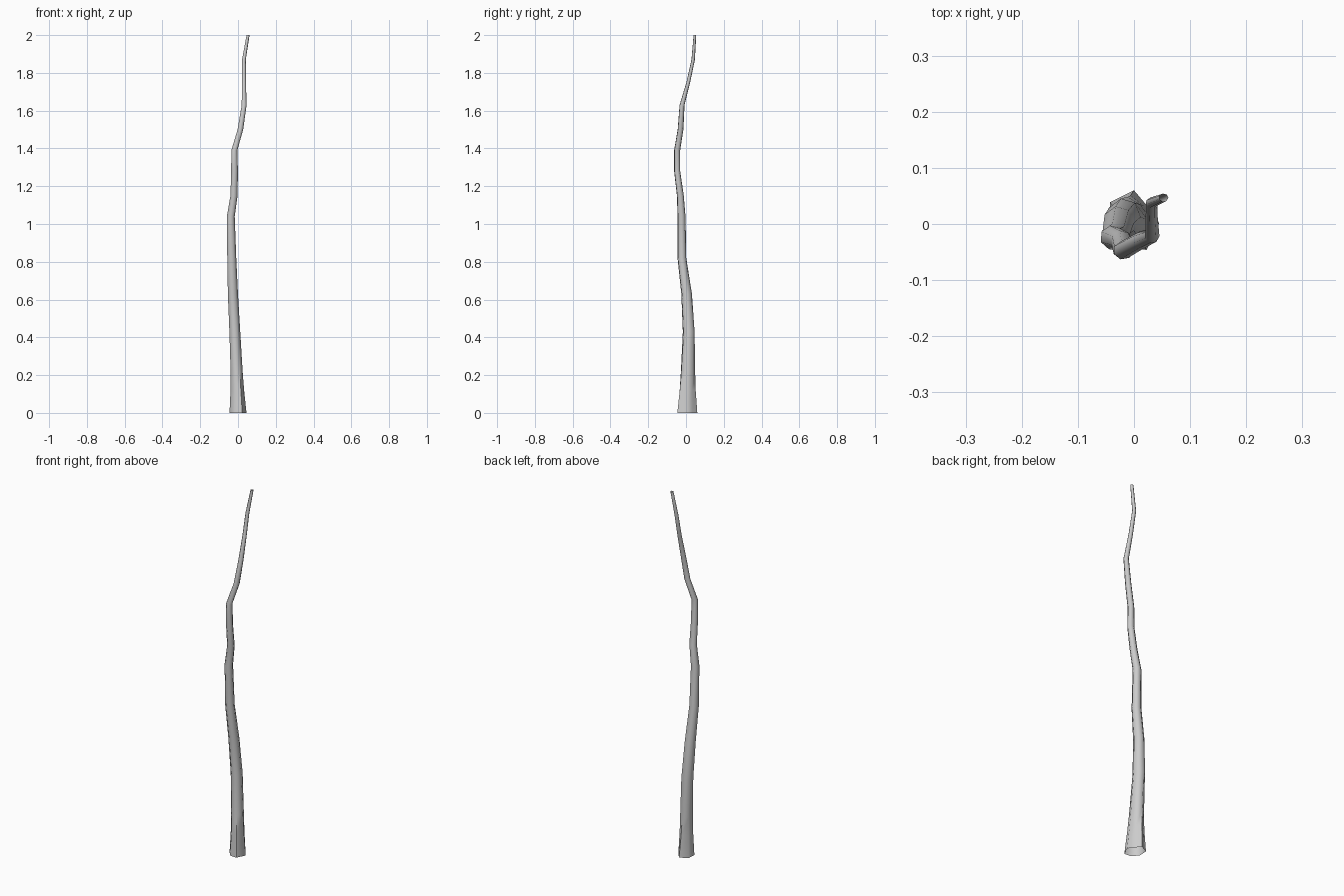
import bpy, bmesh, math

# Centre line and half widths of the trunk: z, x, y, half width x, half width y
rings = [
    (0.00, 0.000, 0.007, 0.045, 0.053),
    (0.12, -0.004, 0.008, 0.036, 0.043),
    (0.22, -0.008, 0.010, 0.032, 0.038),
    (0.43, -0.018, 0.014, 0.029, 0.031),
    (0.63, -0.028, 0.003, 0.027, 0.028),
    (0.82, -0.034, -0.022, 0.024, 0.023),
    (1.04, -0.039, -0.024, 0.021, 0.021),
    (1.15, -0.022, -0.030, 0.019, 0.018),
    (1.28, -0.019, -0.047, 0.018, 0.016),
    (1.39, -0.020, -0.047, 0.016, 0.016),
    (1.50, 0.012, -0.029, 0.015, 0.015),
    (1.63, 0.032, -0.021, 0.013, 0.013),
    (1.75, 0.031, 0.012, 0.011, 0.010),
    (1.87, 0.031, 0.038, 0.010, 0.009),
    (2.00, 0.053, 0.047, 0.008, 0.007),
]
# Root flare: unit offsets of an uneven seven-sided section, notched at the back right
base = [(1.0, -0.1), (0.5, 0.5), (0.0, 1.0), (-0.95, 0.6),
        (-1.0, -0.3), (-0.4, -0.95), (0.5, -1.0)]

bm = bmesh.new()
loops = []
for z, x, y, rx, ry in rings:
    flare = max(0.0, 1 - z / 0.4)          # blend from root shape to a round section
    loop = []
    for i, (bx, by) in enumerate(base):
        a = 2 * math.pi * i / len(base) - 0.05
        ux = bx * flare + 1.03 * math.cos(a) * (1 - flare)
        uy = by * flare + 1.03 * math.sin(a) * (1 - flare)
        loop.append(bm.verts.new((x + rx * ux, y + ry * uy, z)))
    loops.append(loop)

# Skin between neighbouring rings, open at both ends
for lo, hi in zip(loops, loops[1:]):
    for i in range(len(lo)):
        j = (i + 1) % len(lo)
        bm.faces.new((lo[i], lo[j], hi[j], hi[i]))

mesh = bpy.data.meshes.new("trunk")
bm.to_mesh(mesh)
bm.free()
trunk = bpy.data.objects.new("trunk", mesh)
bpy.context.collection.objects.link(trunk)
bpy.context.view_layer.objects.active = trunk
trunk.select_set(True)
bpy.ops.object.shade_smooth_by_angle(angle=math.radians(60))
